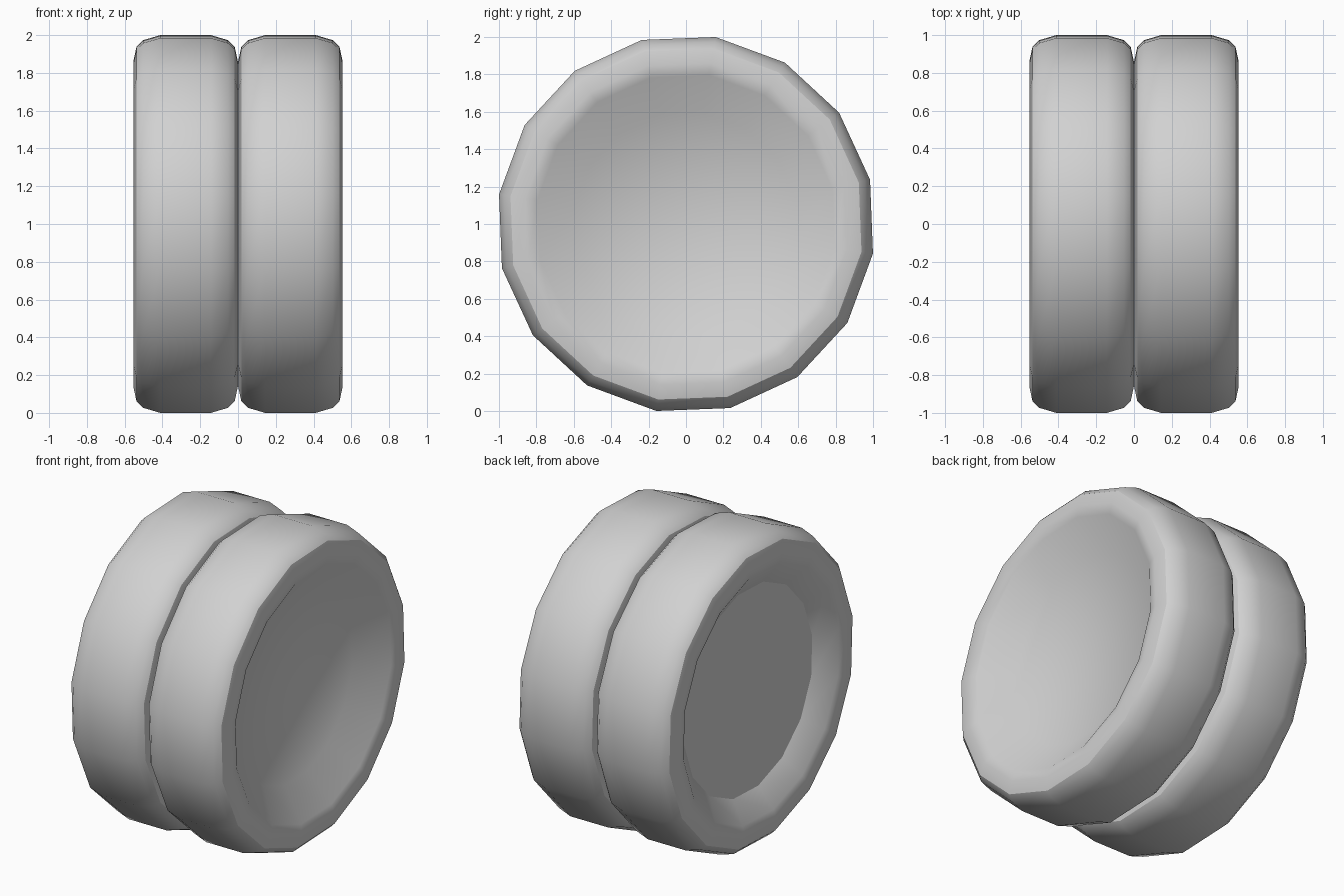
import bpy
import bmesh
import math

SIDES = 16
TURN = math.radians(-9)      # twist of the polygon around the axle
SPACING = 0.555              # distance between the two wheels

cube = bpy.data.objects.get("Cube")
if cube:
    bpy.data.objects.remove(cube, do_unlink=True)

# Single grey material
grey = bpy.data.materials.new("light_grey")
grey.use_nodes = True
colour = (0.64, 0.64, 0.64, 1)
grey.diffuse_color = colour
grey.node_tree.nodes["Principled BSDF"].inputs["Base Color"].default_value = colour

# Half-section of a wheel as (position along axle, radius)
tread = [(0.277, 0.87), (0.26, 0.95), (0.225, 0.985), (0.135, 1.012)]
bowl = [(0.1, 0.0), (0.125, 0.6), (0.262, 0.805)]
recess = [(-0.262, 0.805), (-0.168, 0.665), (-0.166, 0.0)]
section = bowl + tread + [(-x, r) for x, r in reversed(tread)] + recess


def make_wheel(name, centre_x):
    """Spin the section around the x axis into a closed solid."""
    bm = bmesh.new()
    rings = []
    for x, r in section:
        if r == 0:
            rings.append([bm.verts.new((x, 0, 0))] * SIDES)
            continue
        angles = [TURN + math.tau * i / SIDES for i in range(SIDES)]
        rings.append([bm.verts.new((x, r * math.cos(a), r * math.sin(a)))
                      for a in angles])
    for a, b in zip(rings, rings[1:]):
        for i in range(SIDES):
            j = (i + 1) % SIDES
            corners = list(dict.fromkeys((a[i], a[j], b[j], b[i])))
            bm.faces.new(corners)
    bmesh.ops.recalc_face_normals(bm, faces=bm.faces)
    mesh = bpy.data.meshes.new(name)
    bm.to_mesh(mesh)
    bm.free()
    mesh.materials.append(grey)
    wheel = bpy.data.objects.new(name, mesh)
    wheel.location = (centre_x, 0, 1)
    bpy.context.collection.objects.link(wheel)
    bpy.ops.object.select_all(action="DESELECT")
    wheel.select_set(True)
    bpy.context.view_layer.objects.active = wheel
    bpy.ops.object.shade_smooth_by_angle(angle=math.radians(32))


# Two identical wheels side by side
make_wheel("right_wheel", -SPACING / 2)
make_wheel("left_wheel", SPACING / 2)
